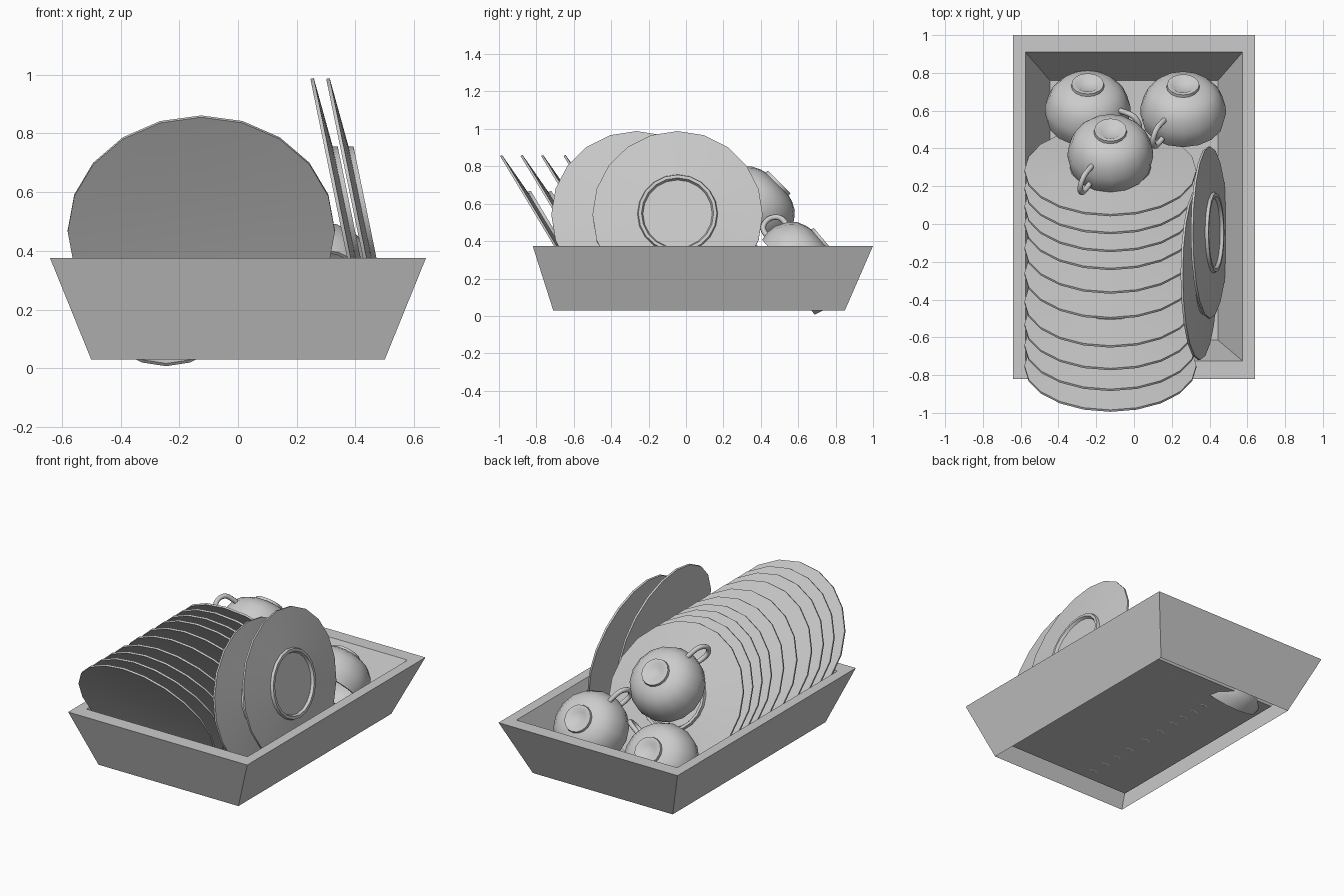
import bpy, bmesh
from math import radians, sin, cos, pi
from mathutils import Matrix, Vector

if "Cube" in bpy.data.objects:
    bpy.data.objects.remove(bpy.data.objects["Cube"])


def add_mesh(name, bm):
    bmesh.ops.recalc_face_normals(bm, faces=bm.faces)
    me = bpy.data.meshes.new(name)
    bm.to_mesh(me)
    bm.free()
    return me


def place(name, data, matrix):
    ob = bpy.data.objects.new(name, data)
    bpy.context.collection.objects.link(ob)
    ob.matrix_world = matrix
    return ob


def lathe(name, profile, steps, smooth=35):
    """Revolve (radius, height) points around local z."""
    bm = bmesh.new()
    vs = [bm.verts.new((r, 0, z)) for r, z in profile]
    es = [bm.edges.new(p) for p in zip(vs, vs[1:])]
    bmesh.ops.spin(bm, geom=vs + es, cent=(0, 0, 0), axis=(0, 0, 1),
                   angle=2 * pi, steps=steps, use_merge=True)
    bmesh.ops.remove_doubles(bm, verts=bm.verts, dist=1e-4)
    me = add_mesh(name, bm)
    me.shade_smooth()
    me.set_sharp_from_angle(angle=radians(smooth))
    return me


# Tray: outer wall, rim, inner wall, floor (open underneath)
bm = bmesh.new()
rings = []
for hx, y0, y1, z in [(0.50, -0.71, 0.85, 0.03), (0.64, -0.82, 1.0, 0.375),
                      (0.575, -0.725, 0.91, 0.375), (0.445, -0.615, 0.76, 0.08)]:
    rings.append([bm.verts.new(p) for p in
                  [(-hx, y0, z), (hx, y0, z), (hx, y1, z), (-hx, y1, z)]])
for a, b in zip(rings, rings[1:]):
    for i in range(4):
        j = (i + 1) % 4
        bm.faces.new((a[i], a[j], b[j], b[i]))
bm.faces.new(rings[-1])
place("tray", add_mesh("tray", bm), Matrix())

# Plates: shallow dish with a foot ring on the back
plate = lathe("plate", [(0, .014), (.2, .014), (.455, 0), (.455, .012), (.215, .028),
                        (.21, .045), (.193, .045), (.185, .028), (0, .028)], 20)
rack_tilt = Matrix.Rotation(radians(-59), 4, 'X')
tops = [-.995, -.885, -.775, -.655, -.505, -.37, -.245, -.15, -.055, .04]
for i, y in enumerate(tops):
    place(f"rack_plate_{i + 1}", plate, Matrix.Translation((-.125, y + .235, .465)) @ rack_tilt)
side_tilt = Matrix.Rotation(radians(78.4), 4, 'Y')
for i, (x, y) in enumerate([(.338, -.265), (.392, -.045)]):
    place(f"side_plate_{i + 1}", plate, Matrix.Translation((x, y, .54)) @ side_tilt)

# Cups: bowl with a foot, opening at local z = 0
cup = lathe("cup", [(0, .215), (.09, .205), (.15, .18), (.187, .14), (.208, .09), (.212, .05),
                    (.203, 0), (.215, 0), (.227, .05), (.225, .1), (.2, .165), (.165, .205),
                    (.12, .228), (.088, .236), (.085, .252), (.065, .252), (.045, .236),
                    (0, .236)], 16, 50)

# Handle: round tube loop from the bowl side
curve = bpy.data.curves.new("handle", 'CURVE')
curve.dimensions = '3D'
curve.bevel_depth = .015
curve.bevel_resolution = 2
curve.resolution_u = 4
pts = [(.215, .04), (.26, .03), (.31, .045), (.325, .1), (.29, .15), (.24, .155), (.19, .15)]
sp = curve.splines.new('NURBS')
sp.points.add(len(pts) - 1)
for p, (r, z) in zip(sp.points, pts):
    p.co = (r, 0, z, 1)
sp.order_u = 3
sp.use_endpoint_u = True

# Each cup: name, rim centre, tilt, handle direction about the cup axis
for name, loc, tilt, turn in [("left", (-.245, .55, .172), 50, -31),
                              ("right", (.26, .545, .243), 50, -120),
                              ("top", (-.125, .32, .538), 45, -120)]:
    m = Matrix.Translation(loc) @ Matrix.Rotation(radians(-tilt), 4, 'X')
    place(f"{name}_cup", cup, m)
    place(f"{name}_cup_handle", curve, m @ Matrix.Rotation(radians(turn), 4, 'Z'))
